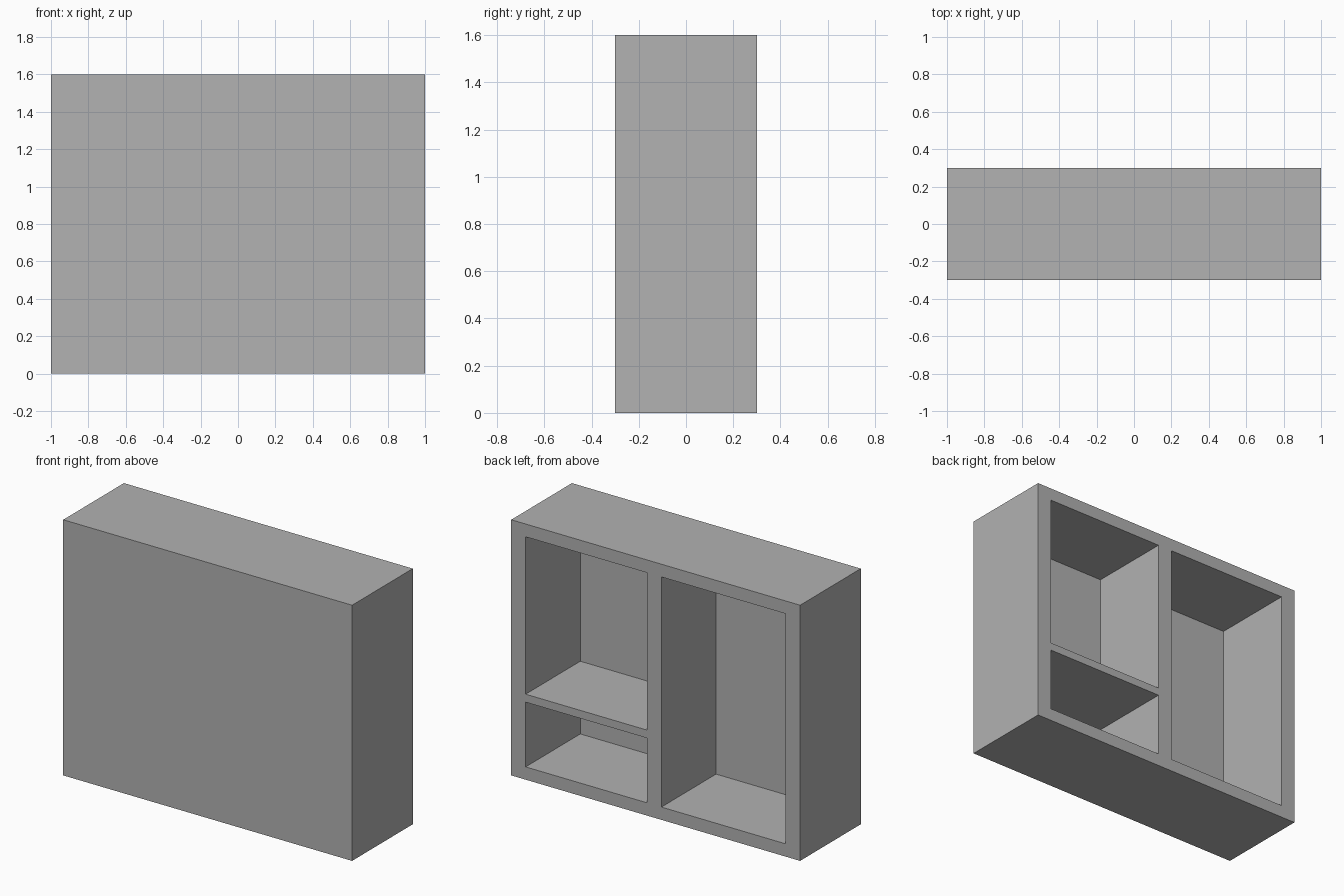
import bpy

if "Cube" in bpy.data.objects:
    bpy.data.objects.remove(bpy.data.objects["Cube"], do_unlink=True)

# Overall size and board thicknesses
WIDTH, DEPTH, HEIGHT = 2.0, 0.6, 1.6
SIDE, CAP, PANEL = 0.1, 0.08, 0.06
DIVIDER = (-0.04, 0.06)      # x range of the upright
SHELF = (0.485, 0.535)       # z range of the shelf

grey = bpy.data.materials.new("plain_grey")
grey.use_nodes = True
colour = (0.445, 0.445, 0.445, 1.0)
grey.diffuse_color = colour
grey.node_tree.nodes["Principled BSDF"].inputs["Base Color"].default_value = colour


def box(name, x, y, z):
    """Add a box spanning the given (low, high) ranges."""
    spans = (x, y, z)
    bpy.ops.mesh.primitive_cube_add(size=1, location=[sum(s) / 2 for s in spans])
    obj = bpy.context.object
    obj.name = name
    obj.scale = [s[1] - s[0] for s in spans]
    bpy.ops.object.transform_apply(location=True, rotation=False, scale=True)
    obj.data.materials.append(grey)
    return obj


# Solid cabinet body with a closed front
cabinet = box("cabinet", (-WIDTH / 2, WIDTH / 2), (-DEPTH / 2, DEPTH / 2), (0, HEIGHT))

# Compartments open at the back, leaving the frame, upright and shelf
inner_x = WIDTH / 2 - SIDE
top = HEIGHT - CAP
compartments = {
    "tall_compartment": ((-inner_x, DIVIDER[0]), (CAP, top)),
    "lower_compartment": ((DIVIDER[1], inner_x), (CAP, SHELF[0])),
    "upper_compartment": ((DIVIDER[1], inner_x), (SHELF[1], top)),
}
for name, (x, z) in compartments.items():
    cutter = box(name, x, (-DEPTH / 2 + PANEL, DEPTH), z)
    cutter.hide_render = True
    cut = cabinet.modifiers.new(name, 'BOOLEAN')
    cut.operation = 'DIFFERENCE'
    cut.solver = 'EXACT'
    cut.object = cutter
    bpy.context.view_layer.objects.active = cabinet
    bpy.ops.object.modifier_apply(modifier=cut.name)
    bpy.data.objects.remove(cutter, do_unlink=True)
